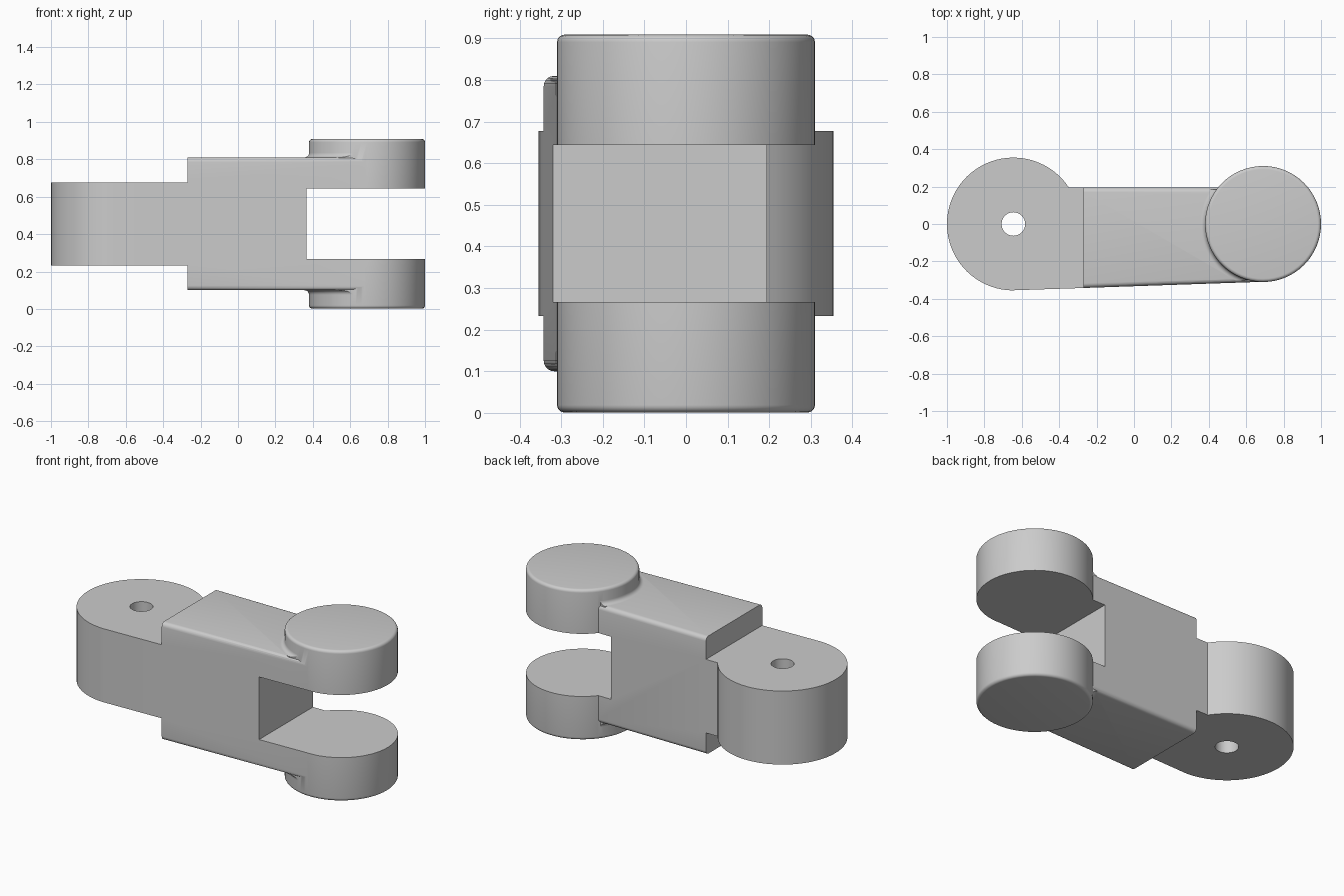
import bpy, bmesh
from math import sin, cos, pi, radians

if "Cube" in bpy.data.objects:
    bpy.data.objects.remove(bpy.data.objects["Cube"], do_unlink=True)

MID = 0.455             # height of the symmetry plane
PIVOT = (-0.645, 0.355)  # x and radius of the single knuckle
FORK = (0.69, 0.31)      # x and radius of the fork ends
R = 0.025               # edge rounding

grey = bpy.data.materials.new("plain_grey")
grey.use_nodes = True
grey.diffuse_color = (0.6, 0.6, 0.6, 1)
grey.node_tree.nodes["Principled BSDF"].inputs["Base Color"].default_value = (0.6, 0.6, 0.6, 1)


def finish(name, bm):
    bmesh.ops.recalc_face_normals(bm, faces=bm.faces[:])
    mesh = bpy.data.meshes.new(name)
    bm.to_mesh(mesh)
    bm.free()
    mesh.materials.append(grey)
    obj = bpy.data.objects.new(name, mesh)
    bpy.context.collection.objects.link(obj)
    return obj


def arc(x, r, start=0, end=360, n=64):
    step = radians(end - start) / n
    return [(x + r * cos(radians(start) + i * step), r * sin(radians(start) + i * step))
            for i in range(n if end - start == 360 else n + 1)]


def prism(name, outline, half, bevel=0, rule=None):
    """Extrude an outline evenly about the middle plane, rounding chosen edges."""
    bm = bmesh.new()
    base = bm.faces.new([bm.verts.new((x, y, MID - half)) for x, y in outline])
    top = bmesh.ops.extrude_face_region(bm, geom=[base])["geom"]
    bmesh.ops.translate(bm, verts=[v for v in top if isinstance(v, bmesh.types.BMVert)],
                        vec=(0, 0, 2 * half))
    if bevel:
        edges = [e for e in bm.edges if rule(e)]
        bmesh.ops.bevel(bm, geom=edges, offset=bevel, segments=5, profile=0.5, affect='EDGES')
    return finish(name, bm)


def combine(target, tool, operation):
    """Apply a boolean and remove the tool."""
    mod = target.modifiers.new(operation, 'BOOLEAN')
    mod.operation, mod.solver, mod.object = operation, 'EXACT', tool
    bpy.context.view_layer.objects.active = target
    bpy.ops.object.modifier_apply(modifier=mod.name)
    bpy.data.objects.remove(tool, do_unlink=True)


def flat_edge(e):
    return abs(e.verts[0].co.z - e.verts[1].co.z) < 0.001


def long_edge(e):
    return flat_edge(e) and abs(e.verts[0].co.x - e.verts[1].co.x) > 0.5


def fillet_ring(side):
    """Concave ring blending a fork end into the body."""
    face = 0.355
    r = FORK[1]
    profile = [(r - 0.04, face - 0.04), (r + R, face - 0.04)]
    profile += [(r + R - R * sin(a), face + R - R * cos(a))
                for a in [i * pi / 10 for i in range(6)]]
    profile += [(r - 0.04, face + R)]
    bm = bmesh.new()
    n = 64
    rings = [[bm.verts.new((FORK[0] + p * cos(2 * pi * i / n), p * sin(2 * pi * i / n), MID + side * z))
              for p, z in profile] for i in range(n)]
    m = len(profile)
    for i in range(n):
        a, b = rings[i], rings[(i + 1) % n]
        for j in range(m):
            k = (j + 1) % m
            bm.faces.new((a[j], b[j], b[k], a[k]))
    return finish("fillet", bm)


# Body, widening slightly towards the knuckle
link = prism("hinge_link", [(-0.27, -0.342), (0.69, -0.309), (0.69, 0.195), (-0.27, 0.195)],
             0.355, R, long_edge)

# Round fork ends
combine(link, prism("fork_ends", arc(*FORK), 0.454, 0.018, flat_edge), 'UNION')

# Fillets around the fork ends, kept within the body outline
for side in (-1, 1):
    ring = fillet_ring(side)
    clip = prism("fillet_clip", [(0.2, -0.315), (0.67, -0.298), (0.67, 0.185), (0.2, 0.185)], 0.42)
    combine(ring, clip, 'INTERSECT')
    combine(link, ring, 'UNION')

# Slot between the fork ends
combine(link, prism("slot", [(0.365, -0.6), (1.2, -0.6), (1.2, 0.6), (0.365, 0.6)], 0.189), 'DIFFERENCE')

# Single knuckle with its neck, ending inside the body
knuckle = arc(*PIVOT, 33.3, 268, 56)
knuckle += [(-0.27, -0.342), (-0.2, -0.3), (-0.2, 0.15), (-0.27, 0.195)]
combine(link, prism("knuckle", knuckle, 0.222), 'UNION')

# Pin hole
combine(link, prism("pin_hole", arc(PIVOT[0], 0.063, n=32), 0.6), 'DIFFERENCE')

bpy.ops.object.select_all(action='DESELECT')
link.select_set(True)
bpy.context.view_layer.objects.active = link
bpy.ops.object.shade_smooth_by_angle(angle=radians(30))
